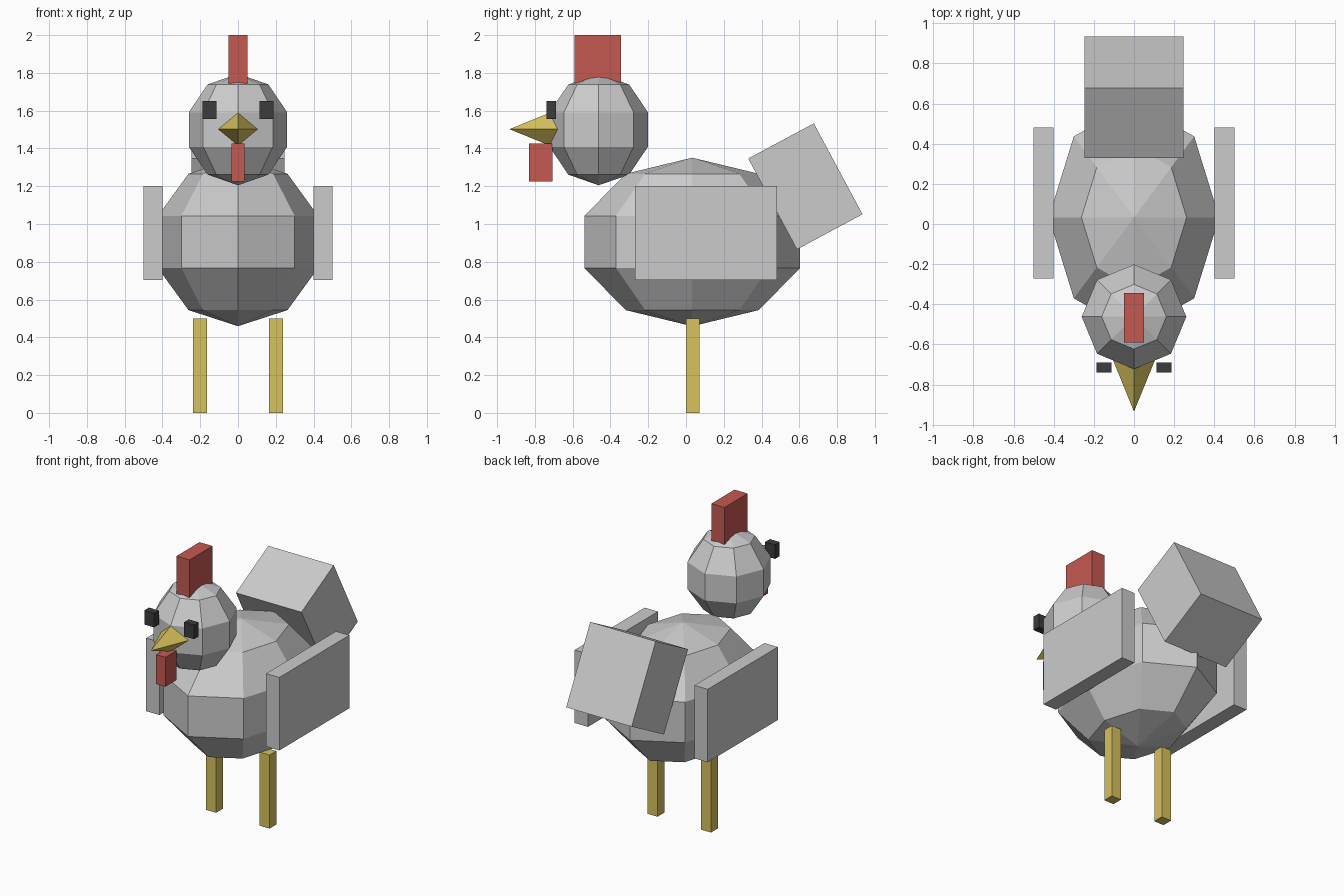
import bpy
from math import radians

if "Cube" in bpy.data.objects:
    bpy.data.objects.remove(bpy.data.objects["Cube"])


def material(name, rgb):
    m = bpy.data.materials.new(name)
    m.diffuse_color = (*rgb, 1)
    m.use_nodes = True
    m.node_tree.nodes["Principled BSDF"].inputs["Base Color"].default_value = m.diffuse_color
    return m


RED = material("red", (0.56, 0.10, 0.085))
YELLOW = material("yellow", (0.68, 0.54, 0.11))
DARK = material("dark", (0.045, 0.045, 0.05))


def finish(name, mat):
    ob = bpy.context.object
    ob.name = name
    if mat:
        ob.data.materials.append(mat)
    bpy.ops.object.transform_apply(location=False, rotation=True, scale=True)
    return ob


def box(name, center, size, mat=None, tilt=0):
    bpy.ops.mesh.primitive_cube_add(size=1, location=center, rotation=(tilt, 0, 0))
    bpy.context.object.scale = size
    return finish(name, mat)


def ball(name, center, radii):
    bpy.ops.mesh.primitive_uv_sphere_add(segments=8, ring_count=5, radius=1, location=center)
    bpy.context.object.scale = radii
    return finish(name, None)


# Body and head
ball("body", (0, 0.033, 0.905), (0.446, 0.6, 0.446))
ball("head", (0, -0.462, 1.5), (0.274, 0.274, 0.295))

# Tilted tail block
box("tail", (0, 0.632, 1.199), (0.492, 0.394, 0.546), tilt=radians(28.2))

# Paired wings, legs and eyes
for side, s in (("left", 1), ("right", -1)):
    box(side + "_wing", (s * 0.45, 0.105, 0.952), (0.1, 0.752, 0.496))
    box(side + "_leg", (s * 0.201, 0.035, 0.25), (0.074, 0.072, 0.5), YELLOW)
    box(side + "_eye", (s * 0.15, -0.714, 1.603), (0.074, 0.05, 0.096), DARK)

# Comb and wattle
box("comb", (0, -0.467, 1.87), (0.098, 0.248, 0.26), RED)
box("wattle", (0, -0.769, 1.326), (0.07, 0.122, 0.2), RED)

# Four-sided beak pointing forward, base sunk into the head
bpy.ops.mesh.primitive_cone_add(vertices=4, radius1=0.116, radius2=0, depth=0.285,
                                location=(0, -0.7925, 1.502), rotation=(radians(90), 0, 0))
finish("beak", YELLOW)
